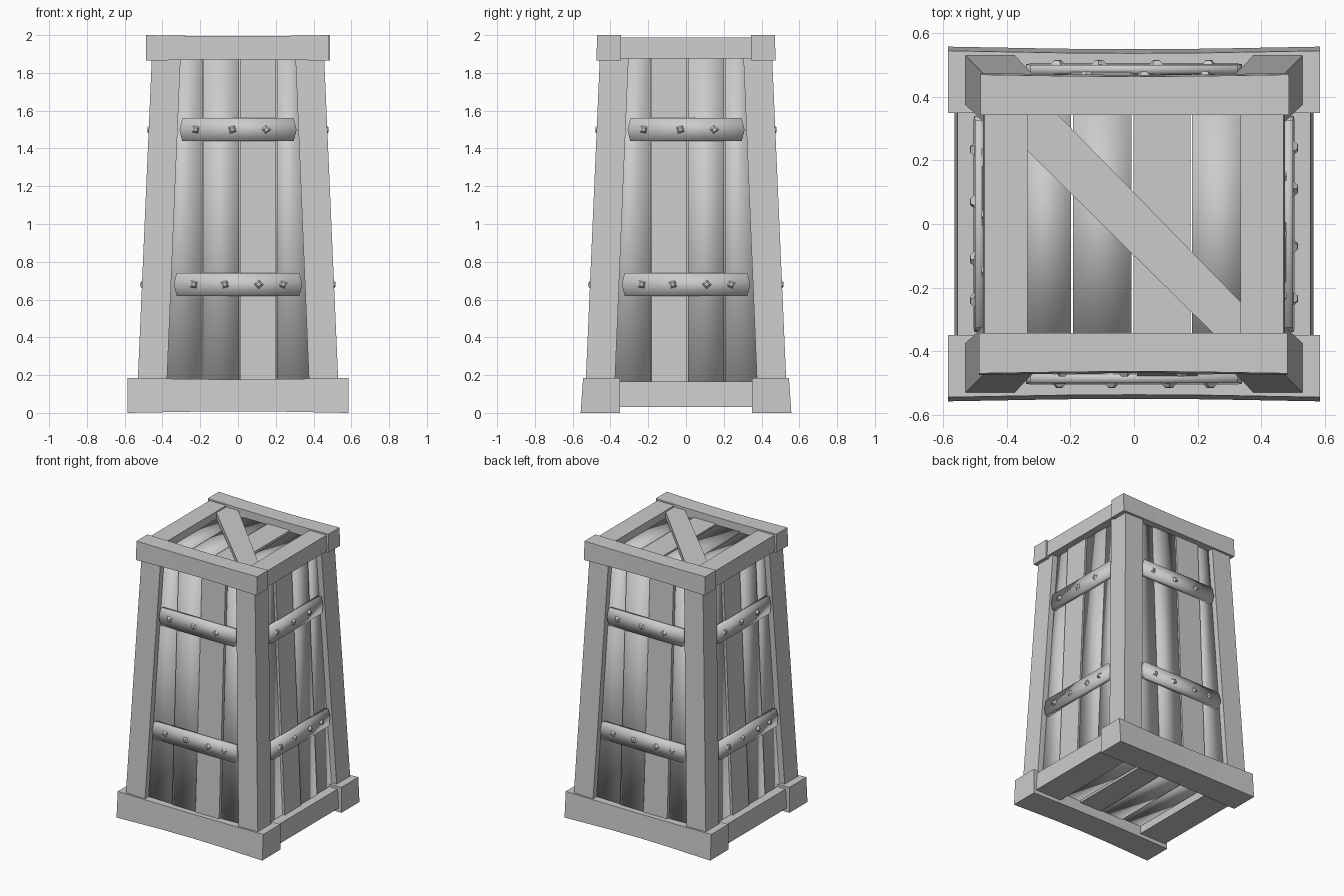
import bpy, bmesh
from math import radians, pi, cos, sin
from mathutils import Matrix, Vector

if "Cube" in bpy.data.objects:
    bpy.data.objects.remove(bpy.data.objects["Cube"])


def outer(z):          # distance of the post faces from the axis
    return 0.538 - 0.0435 * z


def inner(z):          # half opening between the posts
    return 0.383 - 0.042 * z


def loft(name, rings, turn=0, smooth=False):
    """Closed solid through a few rings of equal vertex count."""
    bm = bmesh.new()
    rot = Matrix.Rotation(turn, 3, 'Z')
    rows = [[bm.verts.new(rot @ Vector(p)) for p in ring] for ring in rings]
    n = len(rows[0])
    for a, b in zip(rows, rows[1:]):
        for i in range(n):
            j = (i + 1) % n
            bm.faces.new((a[i], a[j], b[j], b[i]))
    bm.faces.new(rows[0][::-1])
    bm.faces.new(rows[-1])
    bmesh.ops.recalc_face_normals(bm, faces=bm.faces)
    for f in bm.faces:
        f.smooth = smooth
    me = bpy.data.meshes.new(name)
    bm.to_mesh(me)
    bm.free()
    ob = bpy.data.objects.new(name, me)
    bpy.context.collection.objects.link(ob)
    return ob


def rect(x0, x1, y0, y1, z):
    return [(x0, y0, z), (x1, y0, z), (x1, y1, z), (x0, y1, z)]


def beam(name, xs, y_low, y_high, y_in, zs, turn, sag=0.0):
    """Frame beam along x, slightly bowed at its middle."""
    rings = []
    for t, s in ((0, 0), (0.3, 0.8), (0.5, 1), (0.7, 0.8), (1, 0)):
        x = xs[0] + (xs[1] - xs[0]) * t
        lo, hi = zs[0] + abs(sag) * s, zs[1] - abs(sag) * s
        rings.append([(x, y_low + sag * s, lo), (x, y_in, lo),
                      (x, y_in, hi), (x, y_high + sag * s, hi)])
    loft(name, rings, turn)


# Base and top frames: long beams front and back, shorter ones between them
for k, side in enumerate(("front", "back")):
    beam(f"base_beam_{side}", (-0.585, 0.585), -0.558, -0.545, -0.35, (0.0, 0.185), k * pi, 0.008)
    beam(f"top_beam_{side}", (-0.487, 0.483), -0.475, -0.47, -0.343, (1.865, 2.0), k * pi, 0.006)
for k, side in enumerate(("right", "left")):
    t = pi / 2 + k * pi
    beam(f"base_beam_{side}", (-0.36, 0.36), -0.565, -0.555, -0.35, (0.03, 0.165), t)
    beam(f"top_beam_{side}", (-0.36, 0.36), -0.475, -0.47, -0.335, (1.875, 1.988), t)

# Leaning corner posts
for k in range(4):
    rings = [rect(-outer(z), -inner(z), -outer(z), -inner(z), z) for z in (0.03, 1.93)]
    loft(f"corner_post_{k + 1}", rings, k * pi / 2)

# Side walls: planks, straps and studs
seams = (-0.185, 0.007, 0.203)
depths = (0.042, 0.034, 0.028, 0.042)
for k, side in enumerate(("front", "right", "back", "left")):
    turn = k * pi / 2
    for i in range(4):
        d = depths[i] if k % 2 == 0 else (0.042, 0.028, 0.036, 0.042)[i]
        rings = []
        for z in (0.05, 1.93):
            x0 = seams[i - 1] + 0.003 if i else -inner(z) - 0.03
            x1 = seams[i] - 0.003 if i < 3 else inner(z) + 0.03
            y = -outer(z) + d
            rings.append(rect(x0, x1, y, y + 0.045, z))
        loft(f"{side}_plank_{i + 1}", rings, turn, smooth=(i != 2 - k % 2))

    for name, z, half, studs in (("upper", 1.5, 0.31, (-0.225, -0.03, 0.15)),
                                 ("lower", 0.68, 0.34, (-0.235, -0.07, 0.11, 0.24))):
        outline = [(-half, 0), (-half + 0.015, -0.06), (half - 0.015, -0.06),
                   (half, 0), (half - 0.015, 0.06), (-half + 0.015, 0.06)]
        rings = [[(x, -outer(z + h) + d, z + h) for x, h in outline] for d in (0.006, 0.034)]
        loft(f"{side}_{name}_strap", rings, turn, smooth=True)
        for j, x in enumerate(studs):
            a0 = 0.6 + j * 0.45
            rings = []
            for r, d in ((0.026, 0.008), (0.012, -0.007)):
                ring = []
                for c in range(4):
                    a = a0 + c * pi / 2
                    h = r * sin(a)
                    ring.append((x + r * cos(a), -outer(z + h) + d, z + h))
                rings.append(ring)
            loft(f"{side}_{name}_stud_{j + 1}", rings, turn)

# Lid and floor boards running front to back
edges = (-0.36, -0.195, -0.005, 0.18, 0.36)
for i in range(4):
    x0, x1 = edges[i] + 0.003, edges[i + 1] - 0.003
    d = (0.012, 0.006, 0, 0.012)[i]
    for name, lo, hi in (("lid", 1.90 - d, 1.945 - d), ("floor", 0.075 + d, 0.12 + d)):
        loft(f"{name}_board_{i + 1}", [rect(x0, x1, -0.36, 0.36, z) for z in (lo, hi)],
             smooth=(i != 2))

# Diagonal lid brace with ends cut to fit the frame
brace = [(-0.345, 0.24), (0.25, -0.345), (0.34, -0.345), (0.34, -0.25),
         (-0.24, 0.345), (-0.345, 0.345)]
loft("lid_brace", [[(x, y, z) for x, y in brace] for z in (1.93, 1.978)])
